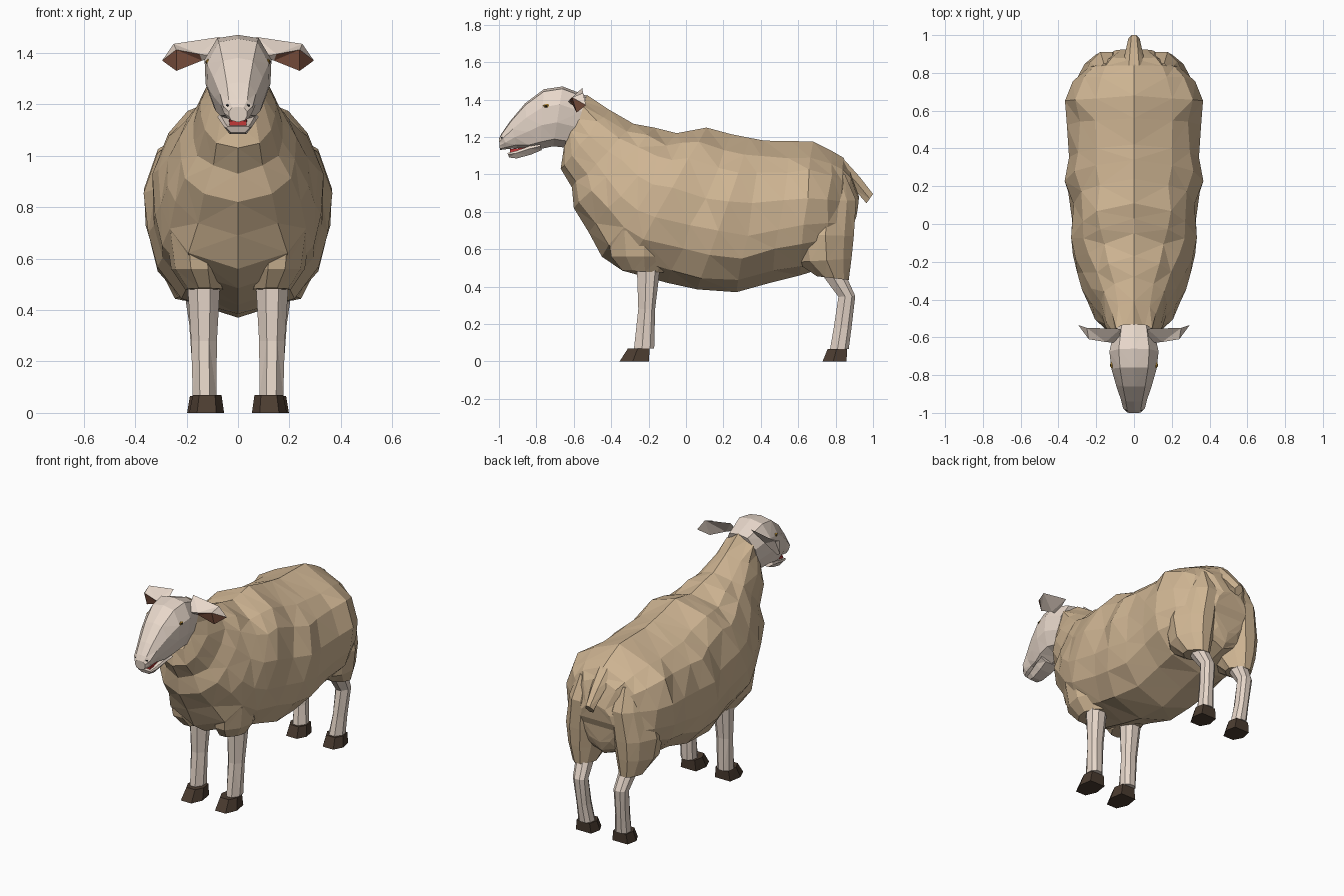
import bpy, bmesh, random
random.seed(4)


def material(name, r, g, b):
    m = bpy.data.materials.new(name)
    m.diffuse_color = (r, g, b, 1)
    return m


WOOL = material("wool", 0.62, 0.46, 0.29)
SKIN = material("skin", 0.80, 0.68, 0.59)
HOOF = material("hoof", 0.07, 0.045, 0.03)
INNER = material("inner_ear", 0.25, 0.10, 0.06)
RED = material("mouth_red", 0.55, 0.04, 0.04)
AMBER = material("eye_amber", 0.55, 0.30, 0.04)
DARK = material("dark", 0.02, 0.02, 0.02)


def finish(bm, name, *mats):
    bmesh.ops.recalc_face_normals(bm, faces=bm.faces)
    bmesh.ops.triangulate(bm, faces=bm.faces, quad_method='SHORT_EDGE')
    me = bpy.data.meshes.new(name)
    bm.to_mesh(me)
    bm.free()
    for m in mats:
        me.materials.append(m)
    ob = bpy.data.objects.new(name, me)
    bpy.context.collection.objects.link(ob)
    return ob


def loft(name, rings, profile, mat, side=1, jitter=0.0):
    """Ring: (y, z) of its start, (y, z) of its end, half width, centre x.
    Profile: (fraction from start to end, fraction of half width)."""
    bm = bmesh.new()
    loops = []
    for ya, za, yb, zb, hw, cx in rings:
        right, left = [], []
        for t, w in profile:
            dx, dy, dz = (random.uniform(-jitter, jitter) for _ in range(3))
            if w == 0:
                dx = dy = dz = 0
            y, z = ya + (yb - ya) * t + dy, za + (zb - za) * t + dz
            x = w * hw + dx
            right.append(bm.verts.new((side * (cx + x), y, z)))
            if w:
                left.append(bm.verts.new((side * (cx - x), y, z)))
        loops.append(right + left[::-1])
    n = len(loops[0])
    for a, b in zip(loops, loops[1:]):
        for i in range(n):
            j = (i + 1) % n
            bm.faces.new((a[i], a[j], b[j], b[i]))
    bm.faces.new(loops[0])
    bm.faces.new(loops[-1])
    return finish(bm, name, mat)


def merge(target, part):
    """Join a part onto the target with a boolean union."""
    mod = target.modifiers.new("union", 'BOOLEAN')
    mod.operation, mod.solver, mod.object = 'UNION', 'EXACT', part
    bpy.context.view_layer.objects.active = target
    bpy.ops.object.modifier_apply(modifier=mod.name)
    bpy.data.objects.remove(part)


# Fleece: leaning rings from the neck to the rump
BODY = [(0, 0), (.11, .57), (.22, .83), (.42, 1), (.62, .97),
        (.77, .87), (.92, .58), (1, 0)]
fleece = loft("fleece", [
    (-.53, 1.425, -.655, 1.13, .105, 0),
    (-.41, 1.345, -.67, 1.03, .14, 0),
    (-.28, 1.27, -.61, .93, .18, 0),
    (-.17, 1.25, -.60, .82, .23, 0),
    (-.05, 1.22, -.52, .69, .28, 0),
    (.03, 1.235, -.45, .56, .315, 0),
    (.11, 1.25, -.34, .485, .33, 0),
    (.24, 1.215, -.10, .42, .33, 0),
    (.34, 1.195, .06, .385, .37, 0),
    (.42, 1.18, .27, .37, .35, 0),
    (.56, 1.178, .45, .42, .35, 0),
    (.68, 1.175, .61, .46, .368, 0),
    (.78, 1.125, .74, .50, .315, 0),
    (.84, 1.09, .83, .53, .25, 0),
    (.875, 1.03, .86, .56, .19, 0),
    (.925, .88, .88, .62, .11, 0)], BODY, WOOL, jitter=.01)

# Tail
SIX = [(0, .45), (.5, 1), (1, .45)]
loft("tail", [(.84, 1.085, .85, .97, .06, 0), (.93, .985, .90, .92, .045, 0),
              (1.0, .895, .965, .845, .03, 0)], SIX, WOOL)

# Head and lower jaw
HEAD = [(0, 0), (.04, .62), (.3, 1), (.6, .97), (.88, .72), (1, 0)]
loft("head", [
    (-.53, 1.42, -.62, 1.14, .105, 0),
    (-.66, 1.47, -.71, 1.15, .13, 0),
    (-.76, 1.455, -.78, 1.135, .12, 0),
    (-.86, 1.38, -.84, 1.125, .095, 0),
    (-.94, 1.285, -.90, 1.14, .07, 0),
    (-.985, 1.22, -.955, 1.135, .058, 0),
    (-1.0, 1.19, -.995, 1.13, .036, 0)], HEAD, SKIN)
loft("lower_jaw", [(-.78, 1.16, -.77, 1.13, .08, 0),
                   (-.84, 1.15, -.83, 1.105, .07, 0),
                   (-.91, 1.125, -.905, 1.085, .055, 0),
                   (-.955, 1.114, -.945, 1.09, .045, 0)],
     [(0, .9), (.3, 1), (1, .6)], SKIN)
loft("tongue", [(-.84, 1.145, -.84, 1.11, .04, 0),
                (-.94, 1.135, -.94, 1.105, .036, 0)],
     [(0, .9), (1, .9)], RED)


def ear(name, s):
    pts = [(.08, -.63, 1.385), (.15, -.625, 1.395), (.24, -.61, 1.412),
           (.295, -.535, 1.37), (.24, -.585, 1.33), (.14, -.605, 1.37),
           (.07, -.555, 1.462), (.25, -.55, 1.435)]
    bm = bmesh.new()
    v = [bm.verts.new((s * x, y, z)) for x, y, z in pts]
    inner = bm.faces.new(v[1:6])
    inner.material_index = 1
    for f in ((0, 1, 2, 7, 6), (2, 3, 7), (7, 3, 4), (6, 7, 4, 5),
              (6, 5, 0), (0, 5, 1)):
        bm.faces.new([v[i] for i in f])
    finish(bm, name, SKIN, INNER)


def blob(name, loc, size, mat):
    bm = bmesh.new()
    bmesh.ops.create_icosphere(bm, subdivisions=1, radius=1)
    for v in bm.verts:
        v.co = [c + d * k for c, d, k in zip(loc, v.co, size)]
    finish(bm, name, mat)


# Paired parts
LEG = [(0, .4), (.4, 1), (.8, .9), (1, .4)]
FOOT = [(0, .55), (.45, 1), (1, .8)]
THIGH = [(0, .3), (.25, .85), (.55, 1), (.85, .65), (1, .25)]
for tag, s in (("right", 1), ("left", -1)):
    ear("ear_" + tag, s)
    blob("eye_" + tag, (s * .117, -.745, 1.365), (.009, .022, .012), AMBER)
    blob("pupil_" + tag, (s * .123, -.748, 1.365), (.005, .009, .006), DARK)
    blob("nostril_" + tag, (s * .034, -.98, 1.195), (.016, .012, .009), DARK)
    # Rear leg
    merge(fleece, loft("thigh_" + tag, [
        (.62, 1.0, .85, 1.0, .08, .14),
        (.58, .86, .91, .86, .13, .145),
        (.56, .68, .897, .67, .15, .165),
        (.59, .53, .885, .55, .125, .17),
        (.70, .455, .87, .435, .08, .165)], THIGH, WOOL, s))
    loft("rear_leg_" + tag, [
        (.73, .46, .855, .46, .052, .155),
        (.815, .345, .905, .35, .045, .145),
        (.79, .18, .885, .18, .04, .138),
        (.77, .065, .87, .065, .047, .13)], LEG, SKIN, s)
    loft("rear_hoof_" + tag, [
        (.757, .065, .862, .065, .057, .13),
        (.73, 0, .858, 0, .068, .13)], FOOT, HOOF, s)
    # Front leg with its fleece cuff
    merge(fleece, loft("shoulder_cuff_" + tag, [
        (-.42, .70, -.06, .70, .12, .16),
        (-.40, .56, -.08, .56, .11, .15),
        (-.34, .485, -.12, .475, .075, .13)], THIGH, WOOL, s))
    loft("front_leg_" + tag, [
        (-.262, .49, -.14, .49, .063, .133),
        (-.255, .28, -.165, .28, .05, .132),
        (-.278, .07, -.17, .07, .046, .13)], LEG, SKIN, s)
    loft("front_hoof_" + tag, [
        (-.31, .07, -.195, .07, .056, .12),
        (-.355, 0, -.198, 0, .068, .122)], FOOT, HOOF, s)
